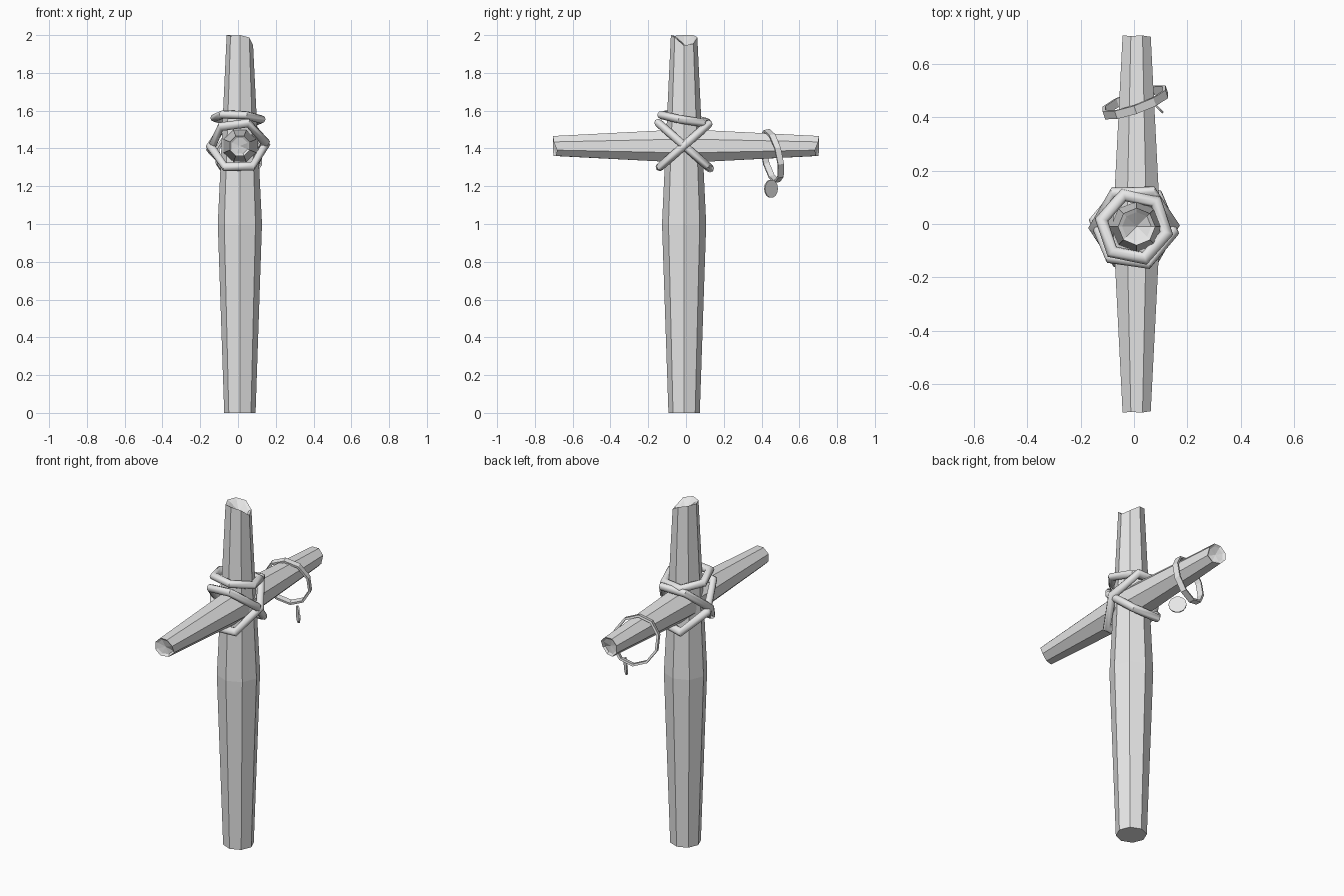
import bpy
import bmesh
import math
from mathutils import Matrix, Vector

if "Cube" in bpy.data.objects:
    bpy.data.objects.remove(bpy.data.objects["Cube"])

# One plain grey colour for everything
grey = bpy.data.materials.new("plain_grey")
grey.use_nodes = True
grey.diffuse_color = (0.8, 0.8, 0.8, 1)
grey.node_tree.nodes["Principled BSDF"].inputs["Base Color"].default_value = (0.8, 0.8, 0.8, 1)


def finish(name, bm, smooth=False):
    bmesh.ops.recalc_face_normals(bm, faces=bm.faces)
    mesh = bpy.data.meshes.new(name)
    bm.to_mesh(mesh)
    bm.free()
    mesh.materials.append(grey)
    obj = bpy.data.objects.new(name, mesh)
    bpy.context.collection.objects.link(obj)
    if smooth:
        bpy.ops.object.select_all(action="DESELECT")
        obj.select_set(True)
        bpy.context.view_layer.objects.active = obj
        bpy.ops.object.shade_smooth_by_angle(angle=math.radians(50))
    return obj


def bridge(bm, a, b):
    n = len(a)
    for i in range(n):
        bm.faces.new((a[i], a[(i + 1) % n], b[(i + 1) % n], b[i]))


# Eight-sided timber; a broken end has a splintered rim and a sunken middle
CHIPS = (0.055, 0.045, 0.012, 0, 0, 0.004, 0, 0.012)


def timber(name, profile, turn, matrix, broken_start, chip=1.0):
    bm = bmesh.new()

    def ring(r, z, drop=0.0):
        return [bm.verts.new((r * math.cos(turn + i * math.pi / 4),
                              r * math.sin(turn + i * math.pi / 4),
                              z - drop * CHIPS[i])) for i in range(8)]

    def splinter(rim, r, z, sign):
        inner = ring(0.78 * r, z - sign * 0.008, sign * chip)
        bridge(bm, rim, inner)
        middle = bm.verts.new((0, 0, z - sign * 0.05 * chip))
        for i in range(8):
            bm.faces.new((inner[i], inner[(i + 1) % 8], middle))

    rings = []
    for k, (z, r) in enumerate(profile):
        drop = chip if k == len(profile) - 1 else (-chip if k == 0 and broken_start else 0)
        rings.append(ring(r, z, drop))
    for a, b in zip(rings, rings[1:]):
        bridge(bm, a, b)
    splinter(rings[-1], profile[-1][1], profile[-1][0], 1)
    if broken_start:
        splinter(rings[0], profile[0][1], profile[0][0], -1)
    else:
        bm.faces.new(rings[0])
    bm.transform(matrix)
    return finish(name, bm)


timber("upright_post", [(0, 0.083), (1.0, 0.117), (2.0, 0.07)], 0,
       Matrix.Translation((0.01, -0.01, 0)), False)
timber("cross_beam", [(-0.705, 0.057), (0, 0.096), (0.705, 0.057)], math.pi / 8,
       Matrix.Translation((0.01, 0, 1.413)) @ Matrix.Rotation(-math.pi / 2, 4, "X"),
       True, 0.4)


# Closed many-cornered loop with a swept cross-section (outward, sideways)
def loop(name, centre, u, v, corners, turn, section, smooth):
    bm = bmesh.new()
    centre, u, v = Vector(centre), Vector(u), Vector(v)
    normal = u.cross(v).normalized()
    mitre = 1 / math.cos(math.pi / corners)
    rings = []
    for k in range(corners):
        a = turn + k * math.tau / corners
        arm = u * math.cos(a) + v * math.sin(a)
        out = arm.normalized()
        rings.append([bm.verts.new(centre + arm + out * p * mitre + normal * q)
                      for p, q in section])
    for k in range(corners):
        bridge(bm, rings[k], rings[(k + 1) % corners])
    return finish(name, bm, smooth)


# Rope lashing: two crossed loops and a collar above the beam
round_section = [(0.022 * math.cos(i * math.pi / 4), 0.022 * math.sin(i * math.pi / 4))
                 for i in range(8)]
for side, sign, turn in (("front", -1, -0.15), ("back", 1, 0.03)):
    loop("rope_high_at_" + side, (0.0, -0.01, 1.415), (0.146, 0, 0), (0, 0.145, sign * 0.128),
         6, turn, round_section, True)
loop("rope_collar", (0.0, -0.01, 1.558), (0.124, 0, -0.008), (0, 0.125, -0.022),
     6, -0.2, round_section, True)

# Loose strap hanging on the beam
strap_section = [(-0.006, -0.016), (0.006, -0.016), (0.006, 0.016), (-0.006, 0.016)]
loop("hanging_strap", (0.005, 0.455, 1.36), (0.118, 0.04, 0), (0, -0.027, 0.134),
     10, math.pi / 10, strap_section, False)

# Thin round tag below the strap
bm = bmesh.new()
bmesh.ops.create_cone(bm, cap_ends=True, segments=14, radius1=0.048, radius2=0.048, depth=0.008)
bm.transform(Matrix.Translation((0.075, 0.45, 1.187))
             @ Matrix.Rotation(math.radians(45), 4, "Z")
             @ Matrix.Rotation(math.pi / 2, 4, "Y"))
finish("round_tag", bm)
